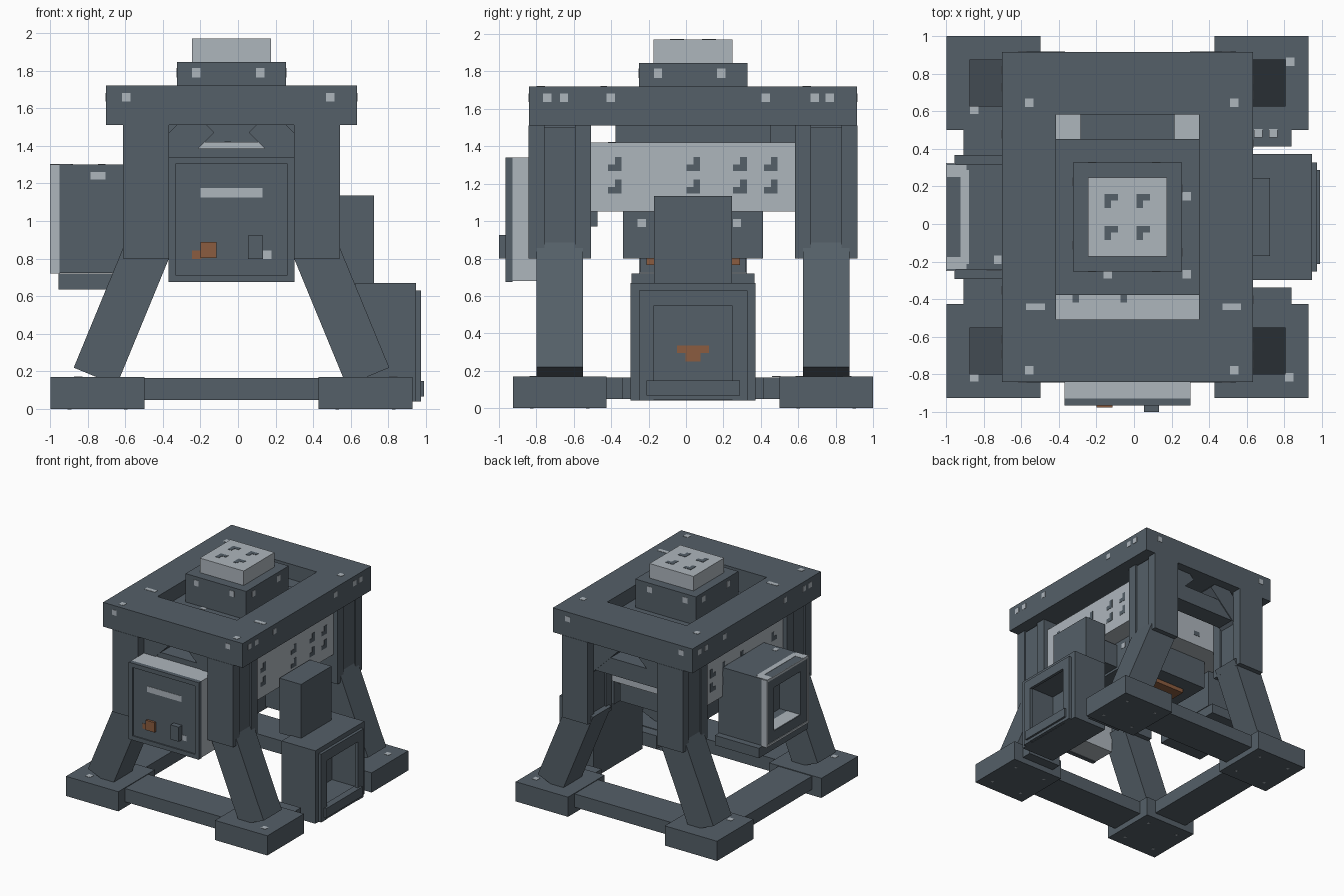
import bpy, bmesh, math
from mathutils import Matrix, Vector

if "Cube" in bpy.data.objects:
    bpy.data.objects.remove(bpy.data.objects["Cube"], do_unlink=True)

# The frame is symmetric about this point; every part is placed relative to it
CENTRE = Vector((-0.0345, 0.0375, 0))
SIDES = (-1, 1)
CORNERS = [(sx, sy) for sx in SIDES for sy in SIDES]
SKIN = 0.005  # thickness of worn patches


def make_material(name, colour):
    mat = bpy.data.materials.new(name)
    mat.use_nodes = True
    rgba = (*colour, 1)
    mat.diffuse_color = rgba
    mat.node_tree.nodes["Principled BSDF"].inputs["Base Color"].default_value = rgba
    return mat


dark = make_material("dark_steel", (0.09, 0.115, 0.138))
light = make_material("worn_light_metal", (0.42, 0.465, 0.505))
rust = make_material("rust_orange", (0.26, 0.108, 0.05))


def finish(name, bm, mat):
    mesh = bpy.data.meshes.new(name)
    bm.to_mesh(mesh)
    bm.free()
    mesh.materials.append(mat)
    obj = bpy.data.objects.new(name, mesh)
    obj.location = CENTRE
    bpy.context.collection.objects.link(obj)
    return obj


def add_block(bm, centre, size, tilt=0):
    """Add one block, tilted about the y axis by an angle in degrees."""
    matrix = (Matrix.Translation(centre)
              @ Matrix.Rotation(math.radians(tilt), 4, "Y")
              @ Matrix.Diagonal((*size, 1)))
    bmesh.ops.create_cube(bm, size=1, matrix=matrix)


def block(name, mat, centre, size, tilt=0):
    bm = bmesh.new()
    add_block(bm, centre, size, tilt)
    return finish(name, bm, mat)


def span(name, mat, x, y, z):
    """Block given by its low and high limits on each axis."""
    limits = (x, y, z)
    return block(name, mat, [(a + b) / 2 for a, b in limits],
                 [b - a for a, b in limits])


def even(half):
    return (-half, half)


def recessed(name, mat, x, y, z, direction, border, depth):
    """Block with an opening sunk into the face that looks along direction."""
    obj = span(name, mat, x, y, z)
    bm = bmesh.new()
    bm.from_mesh(obj.data)
    bm.normal_update()
    face = max(bm.faces, key=lambda f: f.normal.dot(Vector(direction)))
    for thickness, sink in ((border, 0), (0.0005, -depth)):
        bmesh.ops.inset_region(bm, faces=[face], thickness=thickness, depth=sink,
                               use_even_offset=True)
    bm.to_mesh(obj.data)
    bm.free()


def patches(name, mat, centres, size):
    """Many equal thin plates in one object."""
    bm = bmesh.new()
    for centre in centres:
        add_block(bm, centre, size)
    finish(name, bm, mat)


# Feet, slanted legs, channel posts and braces at the four corners
FOOT, POST = 0.7125, 0.455
for sx, sy in CORNERS:
    fx, fy = sx * FOOT, sy * FOOT
    block("foot", dark, (fx, fy, 0.085), (0.5, 0.5, 0.17))
    block("leg", dark, (sx * 0.5755, fy, 0.5365), (0.247, 0.25, 0.786), -sx * 22.4)
    px = sx * POST
    block("post_web", dark, (px, fy, 1.15), (0.22, 0.18, 0.7))
    for side in SIDES:
        block("post_flange", dark, (px, fy + side * 0.125, 1.155), (0.245, 0.085, 0.71))
    block("corner_brace", dark, (sx * 0.293, fy, 1.389), (0.17, 0.17, 0.4), -sx * 45)
    # short beam stub beside the cabinet
    if sx > 0:
        block("beam_stub", dark, (fx, sy * 0.42, 0.107), (0.32, 0.09, 0.115))

# Base beams, and crossbars between the posts
for sy in SIDES:
    block("cross_beam", dark, (0, sy * FOOT, 0.107), (0.95, 0.32, 0.115))
    span("post_crossbar", dark, even(0.335), sorted((sy * 0.63, sy * 0.79)), (1.24, 1.385))
block("side_beam", dark, (-FOOT, 0, 0.107), (0.32, 0.95, 0.115))

# Top frame around a rectangular opening
PLATE_X, PLATE_Y, HOLE_X, HOLE_Y = 0.6675, 0.8775, 0.38, 0.545
PLATE_TOP = 1.72
rings = []
bm = bmesh.new()
for z in (1.51, PLATE_TOP):
    for hx, hy in ((PLATE_X, PLATE_Y), (HOLE_X, HOLE_Y)):
        rings.append([bm.verts.new((a * hx, b * hy, z))
                      for a, b in ((-1, -1), (1, -1), (1, 1), (-1, 1))])
low_out, low_in, high_out, high_in = rings
for a, b in ((low_out, high_out), (high_out, high_in), (high_in, low_in), (low_in, low_out)):
    for i in range(4):
        j = (i + 1) % 4
        bm.faces.new((a[i], a[j], b[j], b[i]))
bmesh.ops.recalc_face_normals(bm, faces=bm.faces)
finish("top_frame", bm, dark)

# Central press: cap, ram, housing, wide light core, lower block and hot plate
CORE_X = 0.54
span("cap", light, even(0.21), even(0.21), (1.845, 1.97))
span("ram_block", dark, even(0.29), even(0.29), (1.55, 1.845))
span("upper_housing", dark, even(HOLE_X), even(0.415), (1.42, 1.6))
span("housing_tail", dark, even(0.25), (0.41, HOLE_Y), (1.42, 1.59))
span("core", light, even(CORE_X), even(HOLE_Y), (1.05, 1.42))
span("lower_block", dark, even(0.375), even(0.375), (0.8, 1.05))
span("hot_plate", rust, even(0.25), even(0.25), (0.765, 0.8))

# Front control box
FRONT = -1.0025
span("control_box", light, even(0.335), (-0.965, -0.76), (0.68, 1.34))
span("control_mount", dark, even(0.2), (-0.77, -0.51), (0.97, 1.2))
recessed("control_panel", dark, even(0.335), (FRONT, -0.965), (0.675, 1.34),
         (0, -1, 0), 0.037, 0.01)
face_y = FRONT + 0.01
block("panel_label", light, (0, face_y, 1.15), (0.33, SKIN, 0.05))
block("panel_button", rust, (-0.123, face_y, 0.845), (0.085, 0.04, 0.085))
block("button_wear", rust, (-0.185, face_y, 0.82), (0.05, SKIN, 0.045))
block("panel_lever", dark, (0.128, FRONT, 0.862), (0.08, 0.07, 0.125))
block("lever_wear", light, (0.19, face_y, 0.82), (0.045, SKIN, 0.045))

# Side furnace box with a worn light rim, resting on a shelf
BOX_Y, BOX_X, BOX_TOP = 0.2875, -0.9655, 1.3
recessed("side_box", dark, (BOX_X + 0.005, -0.5), even(BOX_Y - 0.005),
         (0.725, BOX_TOP), (-1, 0, 0), 0.1, 0.2)
for side in SIDES:
    block("box_rim_upright", light, (BOX_X + 0.025, side * (BOX_Y - 0.01), 1.01),
          (0.05, 0.02, 0.58))
    block("box_corner_wear", light, (BOX_X + 0.055, side * 0.245, BOX_TOP), (0.11, 0.065, SKIN))
block("box_rim_base", light, (BOX_X + 0.025, 0, 0.73), (0.05, BOX_Y * 2, 0.02))
block("box_rim_top", light, (BOX_X + 0.005, 0, BOX_TOP - 0.01), (0.01, BOX_Y * 2, 0.02))
block("box_inner_sill", light, (BOX_X + 0.07, 0, 0.825), (0.12, 0.36, SKIN))
block("box_top_wear", light, (BOX_X + 0.1, 0, BOX_TOP), (0.045, 0.5, SKIN))
block("box_top_spot", light, (-0.69, -0.228, BOX_TOP), (0.04, 0.045, SKIN))
block("box_side_wear", light, (-0.71, -BOX_Y + 0.004, 1.24), (0.08, SKIN, 0.04))
span("box_shelf", dark, (-0.9205, -0.5), even(0.33), (0.635, 0.72))

# Floor cabinet with a neck and a link to the press
span("press_link", dark, (0.37, 0.56), even(0.15), (0.82, 1.03))
span("cabinet_neck", dark, (0.55, 0.757), even(0.208), (0.66, 1.135))
CAB_X = 0.9825
recessed("cabinet", dark, (0.66, CAB_X), even(0.335), (0.04, 0.67), (1, 0, 0), 0.1, 0.24)
RIM = CAB_X + 0.012
for side in SIDES:
    block("cabinet_rim_upright", dark, (RIM, side * 0.25, 0.335), (0.025, 0.08, 0.59))
for z in (0.085, 0.588):
    block("cabinet_rim_bar", dark, (RIM, 0, z), (0.025, 0.42, 0.085))
block("cabinet_drawer", dark, (RIM, 0, 0.108), (0.06, 0.5, 0.08))
back_x = CAB_X - 0.24
block("ember_bar", rust, (back_x, 0, 0.315), (SKIN, 0.17, 0.04))
block("ember_drop", rust, (back_x, 0, 0.28), (SKIN, 0.08, 0.06))

# Worn spots on the top frame, housing, ram block and feet
DOT = 0.045
patches("frame_top_wear", light,
        [(x, y, PLATE_TOP) for x in (-0.523, 0.567) for y in (0.607, -0.815)], (DOT, DOT, SKIN))
patches("frame_scratches", light, [(x, -0.477, PLATE_TOP) for x in (-0.49, 0.555)],
        (0.1, 0.035, SKIN))
patches("housing_wear", light, [(0.315, 0.11, 1.6), (0.315, -0.305, 1.6), (-0.105, -0.305, 1.6)],
        (DOT, DOT, SKIN))
edge_y = (-0.78, -0.69, -0.44, 0.39, 0.65, 0.73)
patches("frame_side_wear", light, [(s * PLATE_X, s * y, 1.66) for s in SIDES for y in edge_y],
        (SKIN, DOT, DOT))
patches("frame_end_wear", light,
        [(x, s * PLATE_Y, 1.66) for s in SIDES for x in (-0.56, 0.525)], (DOT, SKIN, DOT))
patches("ram_end_wear", light,
        [(x, s * 0.29, 1.79) for s in SIDES for x in (-0.187, 0.153)], (DOT, SKIN, 0.05))
patches("ram_side_wear", light,
        [(s * 0.29, s * y, 1.79) for s in SIDES for y in (-0.187, 0.15)], (SKIN, DOT, 0.05))
foot_spots = [(-0.815, 0.57), (0.865, 0.825), (-0.815, -0.852), (0.86, -0.852),
              (0.695, 0.445), (0.775, 0.445)]
patches("foot_wear", light, [(x, y, 0.17) for x, y in foot_spots], (DOT, DOT, SKIN))
patches("sole_bolts", light, [(sx * (FOOT + dx * 0.15), sy * (FOOT + dy * 0.15), 0.0015)
                              for sx, sy in CORNERS for dx, dy in CORNERS], (0.02, 0.02, SKIN))
patches("lower_block_wear", light,
        [(s * 0.375, s * y, 0.99) for s in SIDES for y in (-0.275, 0.235)], (SKIN, DOT, DOT))

# Dark hook-shaped pits on the cap and the core sides
cap_spots = [(sx * 0.085 - 0.02, sy * 0.085, 1.97) for sx, sy in CORNERS]
patches("cap_pit_stem", dark, cap_spots, (0.035, 0.075, SKIN))
patches("cap_pit_hook", dark, [(x + 0.03, y + 0.02, z) for x, y, z in cap_spots],
        (0.05, 0.035, SKIN))
core_spots = [(s * CORE_X, y, z) for s in SIDES
              for y in (-0.41, 0.01, 0.26, 0.425) for z in (1.185, 1.305)]
patches("core_pit_stem", dark, [(x, y + 0.01, z) for x, y, z in core_spots],
        (SKIN, 0.035, 0.075))
patches("core_pit_hook", dark, [(x, y - 0.02, z - 0.02) for x, y, z in core_spots],
        (SKIN, 0.05, 0.035))
patches("core_end_pits", dark, [(sx * 0.15, sy * HOLE_Y, 1.16) for sx, sy in CORNERS],
        (0.06, SKIN, 0.04))
patches("core_ledge_pits", dark, [(x, -0.435, 1.42) for x in (-0.275, -0.02)],
        (0.035, 0.04, SKIN))
